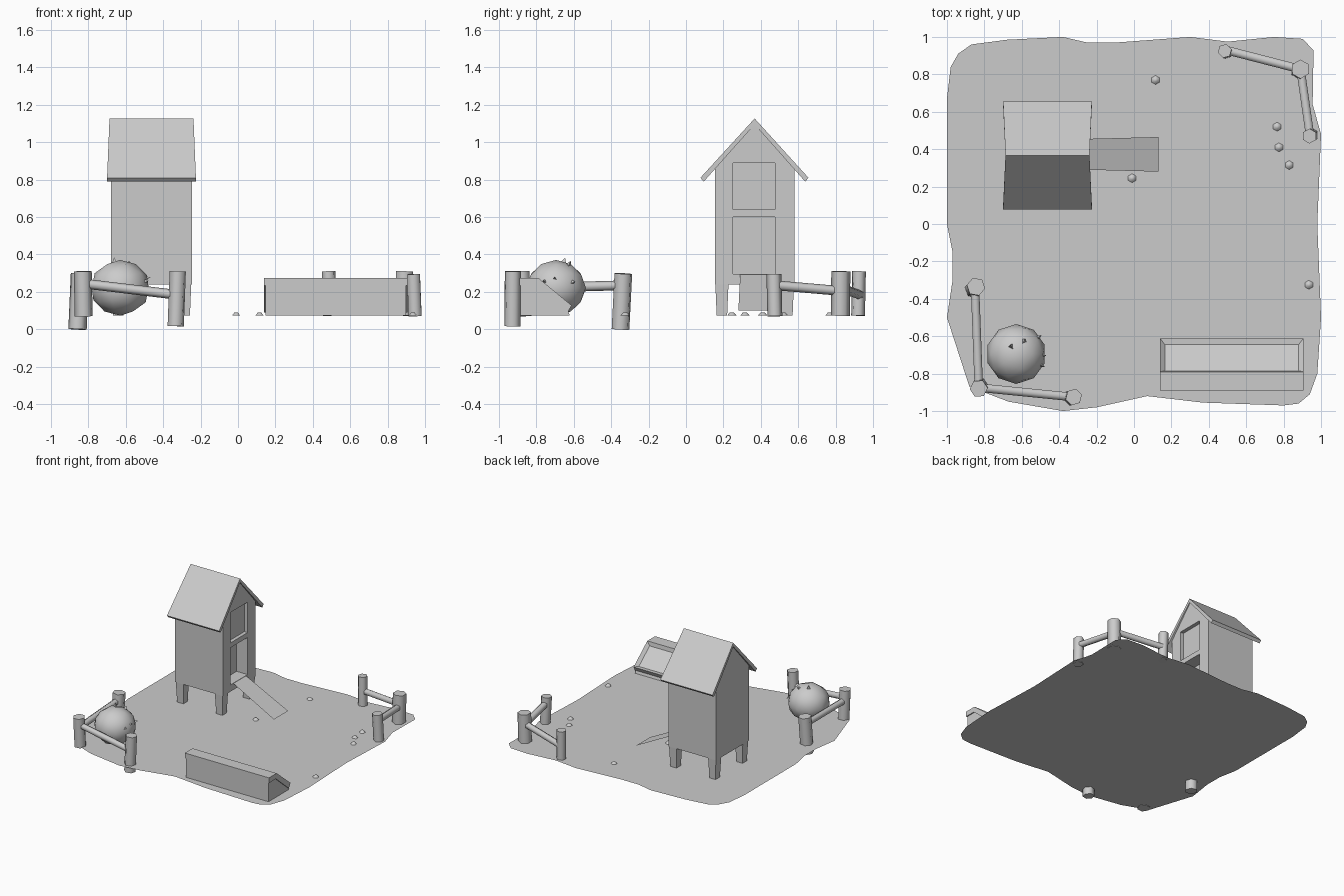
import bpy, bmesh, math
from mathutils import Vector

if "Cube" in bpy.data.objects:
    bpy.data.objects.remove(bpy.data.objects["Cube"])

G = 0.075  # ground level


def finish(name, bm, smooth=False):
    me = bpy.data.meshes.new(name)
    bmesh.ops.recalc_face_normals(bm, faces=bm.faces)
    bm.to_mesh(me)
    bm.free()
    ob = bpy.data.objects.new(name, me)
    bpy.context.collection.objects.link(ob)
    for p in me.polygons:
        p.use_smooth = smooth
    return ob


def sheet(name, pts):
    me = bpy.data.meshes.new(name)
    me.from_pydata(pts, [], [range(len(pts))])
    ob = bpy.data.objects.new(name, me)
    bpy.context.collection.objects.link(ob)
    return ob


def prism_bm(profile, x0, x1):
    """Extrude a (y, z) profile along x."""
    bm = bmesh.new()
    f = bm.faces.new([bm.verts.new((x0, y, z)) for y, z in profile])
    r = bmesh.ops.extrude_face_region(bm, geom=[f])
    for v in r["geom"]:
        if isinstance(v, bmesh.types.BMVert):
            v.co.x = x1
    bmesh.ops.recalc_face_normals(bm, faces=bm.faces)
    return bm


def rod(name, a, b, r, sides, r2=None):
    a, b = Vector(a), Vector(b)
    bm = bmesh.new()
    bmesh.ops.create_cone(bm, cap_ends=True, segments=sides, radius1=r,
                          radius2=r if r2 is None else r2, depth=(b - a).length)
    rot = (b - a).to_track_quat('Z', 'Y').to_matrix()
    for v in bm.verts:
        v.co = rot @ v.co + (a + b) / 2
    ob = finish(name, bm)
    bpy.ops.object.select_all(action='DESELECT')
    ob.select_set(True)
    bpy.context.view_layer.objects.active = ob
    bpy.ops.object.shade_smooth_by_angle(angle=math.radians(75))
    return ob


# Ground sheet
outline = [(-1, .67), (-.98, .84), (-.94, .91), (-.87, .96), (-.68, .985), (-.38, 1),
           (-.25, .97), (-.1, .97), (.3, 1), (.5, .975), (.75, 1), (.9, .99), (.96, .93),
           (.955, .64), (1, .48), (.98, 0), (1, -.5), (.98, -.8), (.94, -.91), (.88, -.96),
           (.8, -.97), (.37, -.955), (.07, -.92), (-.2, -.98), (-.38, -1), (-.67, -.95),
           (-.88, -.87), (-1, -.5), (-.97, -.3), (-.97, -.15), (-1, 0)]
sheet("ground", [(x, y, G) for x, y in reversed(outline)])

# Coop body with door and window recesses
body = finish("coop_body", prism_bm([(.155, .24), (.58, .24), (.58, .862), (.367, 1.095),
                                     (.155, .862)], -.68, -.245))
for name, z0, z1, depth in (("door_cutter", .295, .6, .1), ("window_cutter", .64, .89, .03)):
    cut = finish(name, prism_bm([(.25, z0), (.475, z0), (.475, z1), (.25, z1)],
                                -.245 - depth, -.2))
    cut.hide_render = True
    cut.hide_viewport = True
    m = body.modifiers.new(name, 'BOOLEAN')
    m.operation, m.object, m.solver = 'DIFFERENCE', cut, 'EXACT'

# Tapered coop legs
for i, lx in enumerate((-.64, -.285)):
    for j, ly in enumerate((.192, .542)):
        bm = bmesh.new()
        bmesh.ops.create_cube(bm, size=1)
        for v in bm.verts:
            w = .07 if v.co.z > 0 else .056
            v.co = (lx + v.co.x * w, ly + v.co.y * w, .24 if v.co.z > 0 else G)
        finish(f"coop_leg_{i}{j}", bm)

# Gabled roof, slightly flared at the eaves
bm = prism_bm([(.367, 1.127), (.655, .81), (.637, .79), (.367, 1.095), (.095, .79), (.077, .81)],
              -.7, -.225)
for v in bm.verts:
    if v.co.z > 1:
        v.co.x += .013 if v.co.x < -.4 else -.013
finish("roof", bm)

# Ramp
sheet("ramp", [(-.25, .29, .295), (.13, .28, .1), (.13, .465, .1), (-.25, .455, .295)])

# Trough with sloped, recessed lid
finish("trough_body", prism_bm([(-.885, G), (-.885, .24), (-.79, .24), (-.63, .1), (-.622, G)],
                               .147, .897))
bm = prism_bm([(-.89, .233), (-.89, .275), (-.79, .275), (-.612, .128), (-.632, .09),
               (-.8, .233)], .14, .905)
slope = max(bm.faces, key=lambda f: (f.normal.y + f.normal.z) if abs(f.normal.x) < .1 else -9)
bmesh.ops.inset_individual(bm, faces=[slope], thickness=.035, depth=-.022)
finish("trough_lid", bm)

# Low-poly round bale with straw tufts
c = Vector((-.63, -.695, .222))
bm = bmesh.new()
bmesh.ops.create_icosphere(bm, subdivisions=2, radius=.16)
for v in bm.verts:
    v.co = Vector((v.co.x, v.co.y, v.co.z * .93)) + c
finish("bale", bm, True)
for i, d in enumerate(((1, .75, .25), (1, -.05, .35), (1, -.45, .25), (.3, .5, .9), (-.2, .3, 1))):
    d = Vector(d).normalized()
    rod(f"tuft_{i}", c + d * .125, c + d * .172, .025, 3, 0)

# Corner fences: leaning posts (top xy, bottom xy, z range) and rails between them
posts = [((-.845, -.335), (-.858, -.35), 0, .298, .05), ((-.83, -.88), (-.825, -.87), .07, .31, .048),
         ((-.322, -.925), (-.333, -.928), .017, .31, .045),
         ((.485, .925), (.49, .92), .073, .31, .038), ((.89, .828), (.885, .825), .073, .31, .051),
         ((.938, .47), (.947, .475), .07, .295, .04)]
for i, (t, b, z0, z1, r) in enumerate(posts):
    rod(f"post_{i}", (*b, z0), (*t, z1), r, 6)
rails = [((-.85, -.34, .235), (-.83, -.87, .22)), ((-.83, -.875, .245), (-.33, -.925, .185)),
         ((.5, .928, .185), (.88, .83, .22)), ((.89, .83, .205), (.94, .48, .235))]
for i, (a, b) in enumerate(rails):
    rod(f"rail_{i}", a, b, .026, 6)

# Pebbles
for i, (x, y) in enumerate(((.115, .77), (-.01, .245), (.765, .52), (.775, .41),
                            (.83, .315), (.935, -.325))):
    rod(f"pebble_{i}", (x, y, G), (x, y, G + .016), .024, 6, .01)
